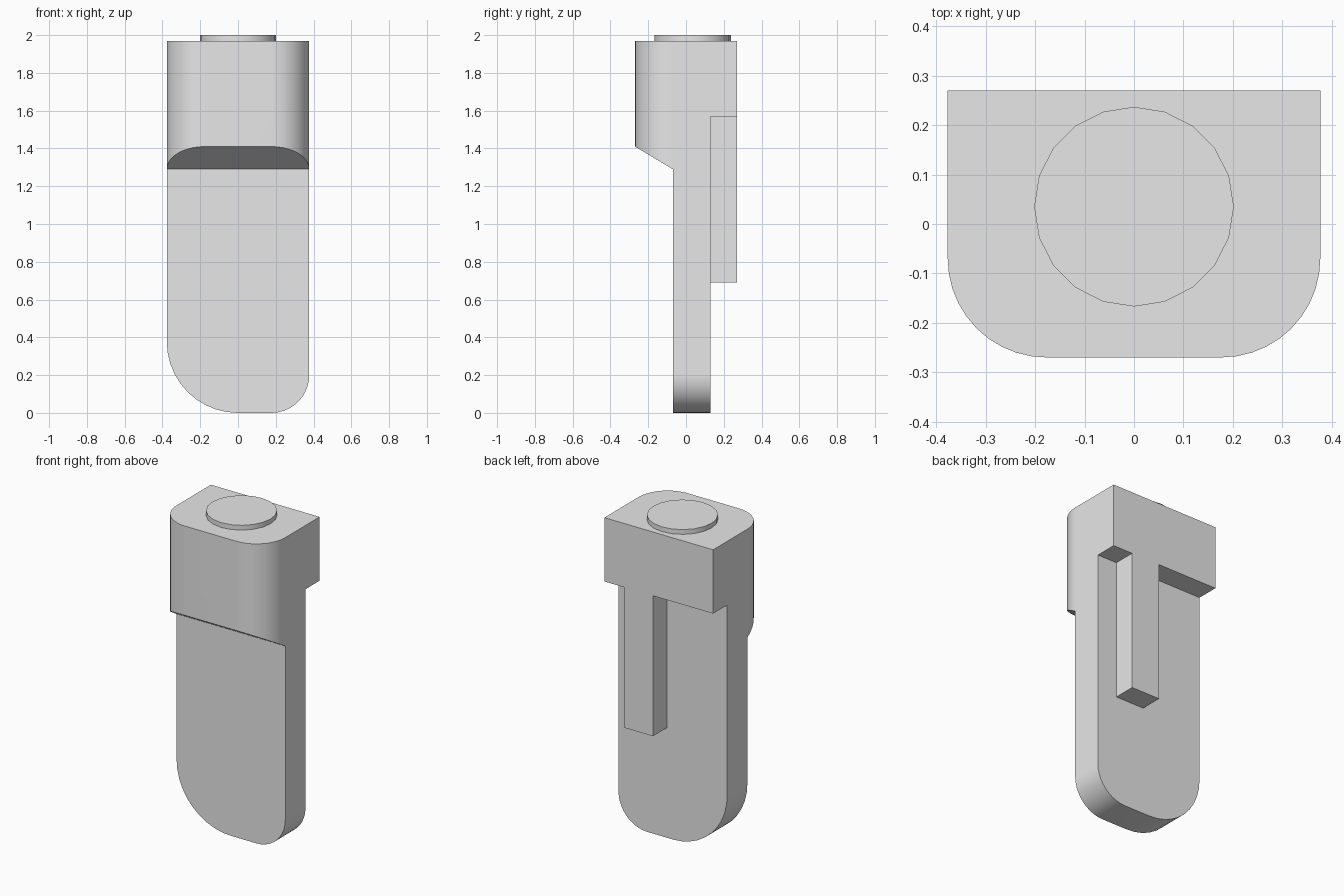
import bpy, bmesh
from math import cos, sin, pi, radians
from mathutils import Vector

if "Cube" in bpy.data.objects:
    bpy.data.objects.remove(bpy.data.objects["Cube"], do_unlink=True)

HALF = 0.377     # half width of the body
BACK = 0.27      # half depth of the head
FACE = -0.07     # front of the blade
REAR = 0.13      # rear of the blade
TOP = 1.97       # top of the head

grey = bpy.data.materials.new("light grey")
grey.use_nodes = True
colour = (0.8, 0.8, 0.8, 1)
grey.diffuse_color = colour
grey.node_tree.nodes["Principled BSDF"].inputs["Base Color"].default_value = colour


def arc(cx, cy, r, start, end, steps=10):
    """Points along a circular arc, angles in degrees."""
    angles = [radians(start + (end - start) * i / steps) for i in range(steps + 1)]
    return [(cx + r * cos(a), cy + r * sin(a)) for a in angles]


def prism(name, outline, axis, low, high):
    """Extrude a closed 2D outline along the x, y or z axis."""
    place = {"x": lambda a, b, d: (d, a, b),
             "y": lambda a, b, d: (a, d, b),
             "z": lambda a, b, d: (a, b, d)}[axis]
    bm = bmesh.new()
    face = bm.faces.new([bm.verts.new(place(a, b, low)) for a, b in outline])
    grown = bmesh.ops.extrude_face_region(bm, geom=[face])["geom"]
    moved = [v for v in grown if isinstance(v, bmesh.types.BMVert)]
    bmesh.ops.translate(bm, verts=moved, vec=Vector(place(0, 0, high - low)))
    bmesh.ops.recalc_face_normals(bm, faces=bm.faces)
    mesh = bpy.data.meshes.new(name)
    bm.to_mesh(mesh)
    bm.free()
    mesh.materials.append(grey)
    obj = bpy.data.objects.new(name, mesh)
    bpy.context.collection.objects.link(obj)
    return obj


def select(obj):
    bpy.ops.object.select_all(action="DESELECT")
    obj.select_set(True)
    bpy.context.view_layer.objects.active = obj


def combine(obj, other, operation):
    """Apply a boolean and remove the helper."""
    mod = obj.modifiers.new(operation.lower(), "BOOLEAN")
    mod.operation = operation
    mod.solver = "EXACT"
    mod.object = other
    select(obj)
    bpy.ops.object.modifier_apply(modifier=mod.name)
    bpy.data.objects.remove(other, do_unlink=True)


# Body: side profile with an overhanging head and a thinner blade
side = [(FACE, 0), (REAR, 0), (REAR, 1.57), (BACK, 1.57), (BACK, TOP),
        (-BACK, TOP), (-BACK, 1.41), (FACE, 1.29)]
body = prism("body", side, "x", -0.5, 0.5)

# Plan outline rounds the two front corners of the head
corner = HALF - 0.2
plan = ([(HALF, 0.4), (-HALF, 0.4)] + arc(-corner, FACE, 0.2, 180, 270)
        + arc(corner, FACE, 0.2, 270, 360))
combine(body, prism("plan_helper", plan, "z", -0.2, 2.2), "INTERSECT")

# Front outline gives the blade one wide and one tight bottom corner
front = ([(HALF, 2.2), (-HALF, 2.2)] + arc(0, HALF, HALF, 180, 270)
         + arc(corner, 0.2, 0.2, 270, 360))
combine(body, prism("front_helper", front, "y", -0.5, 0.5), "INTERSECT")

# Offset rib running down the back from the head
rib = [(0.04, 0.05), (0.24, 0.05), (0.24, BACK), (0.04, BACK)]
combine(body, prism("rib_helper", rib, "z", 0.69, 1.7), "UNION")

# Round button on top of the head
button = prism("top_button", arc(0, 0.035, 0.202, 0, 360, 20)[:-1], "z", TOP - 0.02, 2.0)

# Smooth the curves, keep hard edges crisp and flats flat
for obj in (body, button):
    select(obj)
    bpy.ops.object.shade_smooth_by_angle(angle=radians(30))
    weighted = obj.modifiers.new("flat faces", "WEIGHTED_NORMAL")
    weighted.keep_sharp = True
